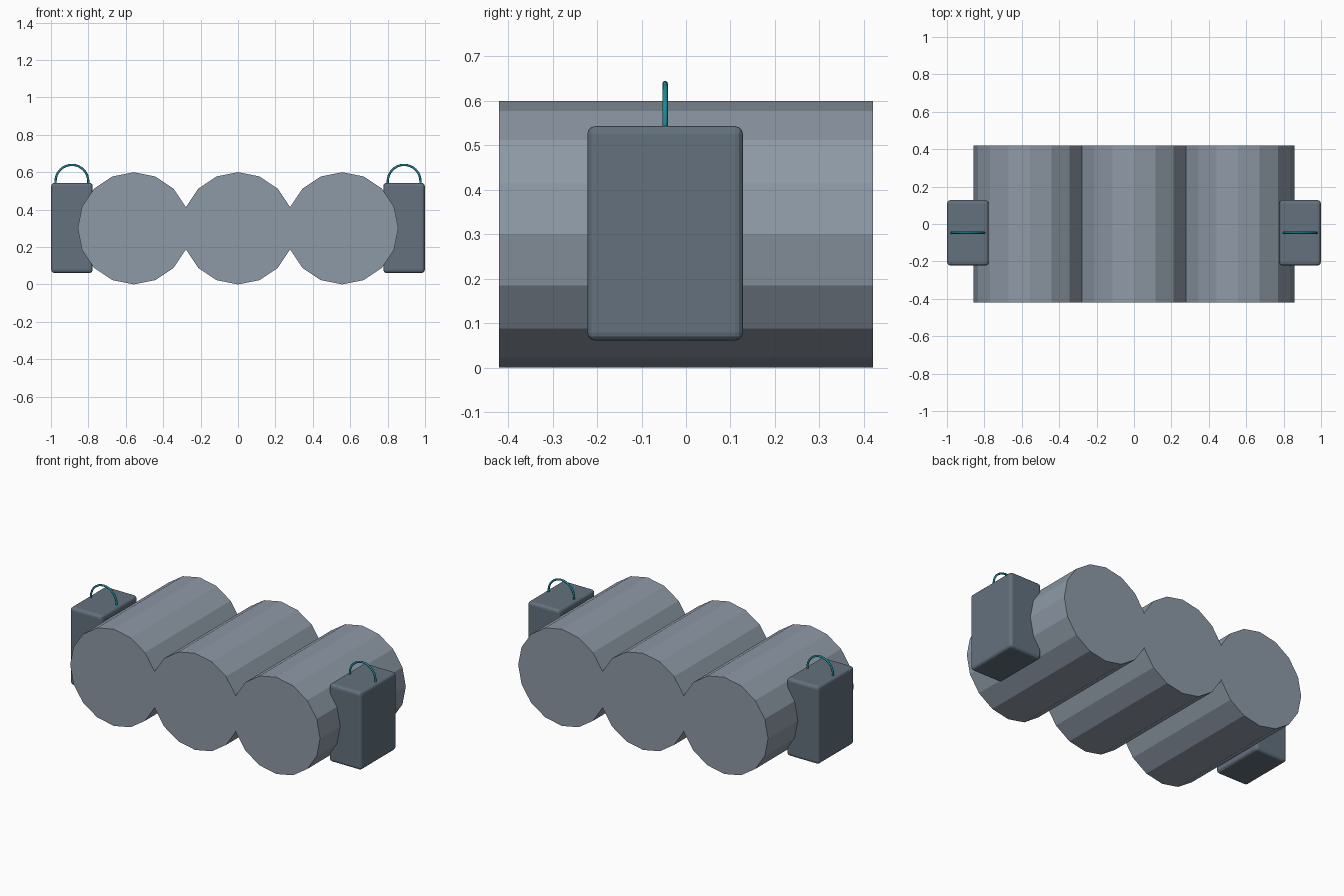
import bpy, math

if "Cube" in bpy.data.objects:
    bpy.data.objects.remove(bpy.data.objects["Cube"])

R, SPACING, LENGTH = 0.30, 0.557, 0.84
BOX_X, BOX_Y = 0.888, -0.047


def material(name, rgb):
    m = bpy.data.materials.new(name)
    m.diffuse_color = (*rgb, 1)
    m.use_nodes = True
    m.node_tree.nodes["Principled BSDF"].inputs["Base Color"].default_value = m.diffuse_color
    return m


light_grey = material("light steel", (0.27, 0.32, 0.38))
dark_grey = material("dark steel", (0.125, 0.165, 0.205))
teal = material("teal", (0.01, 0.26, 0.31))


def finish(name, mat):
    ob = bpy.context.object
    ob.name = name
    ob.data.materials.append(mat)
    return ob


# Three side-by-side sixteen-sided canisters lying front to back
for i, label in enumerate(("left", "middle", "right")):
    bpy.ops.mesh.primitive_cylinder_add(
        vertices=16, radius=R, depth=LENGTH,
        location=((i - 1) * SPACING, 0, R), rotation=(math.pi / 2, 0, 0))
    finish(label + "_canister", light_grey)

for side, label in ((-1, "left"), (1, "right")):
    # Side box with softly bevelled edges
    bpy.ops.mesh.primitive_cube_add(size=1, location=(side * BOX_X, BOX_Y, 0.302))
    box = bpy.context.object
    box.scale = (0.222, 0.35, 0.482)
    bpy.ops.object.transform_apply(location=False, rotation=False, scale=True)
    finish(label + "_box", dark_grey)
    bevel = box.modifiers.new("soft_edges", "BEVEL")
    bevel.width = 0.018
    bevel.segments = 3

    # Thin arched handle, standing on the box with its ends sunk into the lid
    curve = bpy.data.curves.new(label + "_handle", "CURVE")
    curve.dimensions = "3D"
    curve.bevel_depth = 0.006
    curve.bevel_resolution = 2
    curve.use_fill_caps = True
    arc = [(0.0875 * math.cos(math.pi * k / 16), 0.5515 + 0.0875 * math.sin(math.pi * k / 16))
           for k in range(17)]
    path = [(0.0875, 0.53)] + arc + [(-0.0875, 0.53)]
    spline = curve.splines.new("POLY")
    spline.points.add(len(path) - 1)
    for point, (x, z) in zip(spline.points, path):
        point.co = (side * BOX_X + x, BOX_Y, z, 1)
    curve.materials.append(teal)
    handle = bpy.data.objects.new(label + "_handle", curve)
    bpy.context.collection.objects.link(handle)
